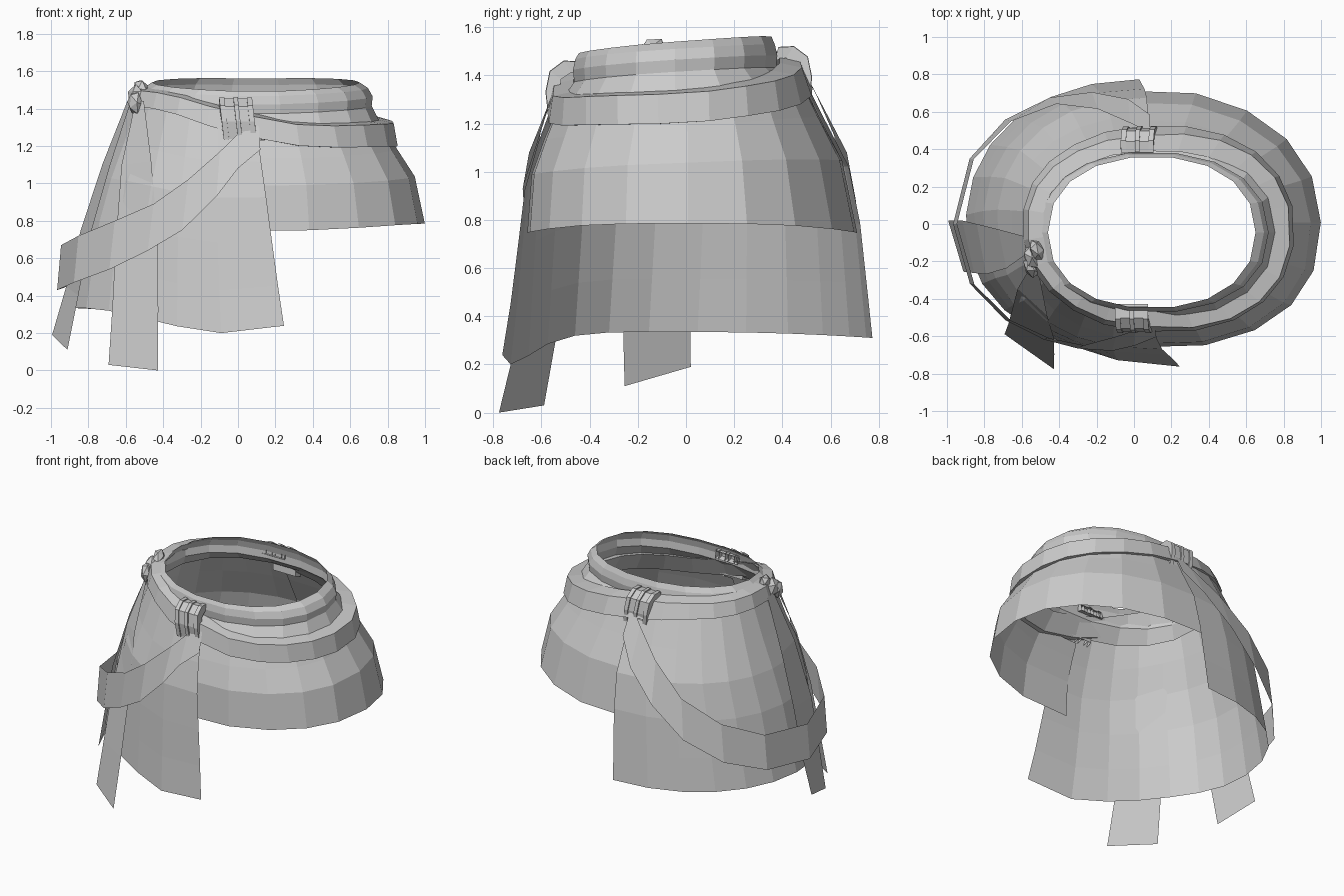
import bpy, bmesh, math
from mathutils import Vector, Matrix

if "Cube" in bpy.data.objects:
    bpy.data.objects.remove(bpy.data.objects["Cube"])

grey = bpy.data.materials.new("cloth grey")
grey.use_nodes = True
grey.diffuse_color = (0.6, 0.6, 0.6, 1)
grey.node_tree.nodes["Principled BSDF"].inputs["Base Color"].default_value = (0.6, 0.6, 0.6, 1)

# Body profile: height, radius towards -x, +x, -y, +y
BODY = [(1.44, .62, .66, .50, .46), (1.20, .71, .79, .57, .58), (1.03, .78, .90, .65, .67),
        (.78, .86, .95, .67, .72), (.31, .95, 1.0, .69, .77)]


def spow(v, p):
    return math.copysign(abs(v) ** p, v)


def surf(deg, z, off=0.0):
    """Point on the body surface at an angle and height, pushed out by off."""
    i = 0
    while i < len(BODY) - 2 and z < BODY[i + 1][0]:
        i += 1
    a, b = BODY[i], BODY[i + 1]
    f = (z - a[0]) / (b[0] - a[0])
    xn, xp, yn, yp = [p + (q - p) * f + off for p, q in zip(a[1:], b[1:])]
    c, s = math.cos(math.radians(deg)), math.sin(math.radians(deg))
    p = .84 if c > 0 > s else .93
    return Vector((.05 + spow(c, p) * (xp if c > 0 else xn), spow(s, p) * (yp if s > 0 else yn), z))


def interp(table, t):
    for a, b in zip(table, table[1:]):
        if t <= b[0]:
            f = (t - a[0]) / (b[0] - a[0])
            return [p + (q - p) * f for p, q in zip(a[1:], b[1:])]
    return table[-1][1:]


def finish(name, bm):
    bmesh.ops.recalc_face_normals(bm, faces=bm.faces)
    me = bpy.data.meshes.new(name)
    bm.to_mesh(me)
    bm.free()
    me.materials.append(grey)
    ob = bpy.data.objects.new(name, me)
    bpy.context.collection.objects.link(ob)


def grid(name, rows, close_u=False, close_v=False):
    """Skin rows of points with flat faces."""
    bm = bmesh.new()
    vs = [[bm.verts.new(p) for p in r] for r in rows]
    n, m = len(vs), len(vs[0])
    for i in range(n if close_v else n - 1):
        for j in range(m if close_u else m - 1):
            k, l = (i + 1) % n, (j + 1) % m
            bm.faces.new((vs[i][j], vs[k][j], vs[k][l], vs[i][l]))
    finish(name, bm)


def span(a, b, n):
    return [a + (b - a) * i / n for i in range(n + 1)]


# Short panel on the +x side, tucked under the long one at both ends
rows = []
for f in (0, .2, .5, 1):
    row = []
    for t in span(-92, 93, 10):
        s = math.sin(math.radians(t))
        top = 1.29 + .06 * s
        hem = .785 - .04 * abs(s) ** 3
        row.append(surf(t, top + (hem - top) * f, -.012 if abs(t) > 88 else 0))
    rows.append(row)
grid("short_skirt_panel", rows)

# Long panel wrapping the -x side, flared at its front edge
rows = []
for f in (0, .2, .37, .58, .8, 1):
    row = []
    for t in span(88 + 3 * f, 272 + 5.5 * f, 13):
        s = math.sin(math.radians(t))
        hem = .335 - .025 * max(0, s) ** 2 - .14 * max(0, -s) ** 5 + .004 * max(0, t - 268)
        top = 1.44 - .1 * max(0, -s) ** 3
        flare = .07 * f ** 2 * max(0, (t - 250) / 27)
        row.append(surf(t, top + (hem - top) * f, .004 + flare))
    rows.append(row)
grid("long_skirt_panel", rows)

# Padded waistband with a groove above the belt
rows = []
for rx, ry, z, tilt in ((.555, .405, 1.525, .035), (.60, .42, 1.495, .03), (.625, .43, 1.45, .03),
                        (.62, .425, 1.40, .03), (.66, .495, 1.32, .05)):
    row = []
    for t in span(0, 360, 18)[:-1]:
        c, s = math.cos(math.radians(t)), math.sin(math.radians(t))
        row.append((.095 + rx * spow(c, .9), -.045 + ry * spow(s, .9), z + tilt * s + .015 * abs(c)))
    rows.append(row)
grid("waistband", rows, close_u=True)

# Belt: low on the +x side, high on the -x side
BELT = [(-90, 1.31, .06), (-70, 1.25, .06), (0, 1.265, .065), (50, 1.33, .065), (90, 1.41, .06),
        (120, 1.45, .05), (180, 1.47, .045), (230, 1.44, .045), (270, 1.31, .06)]
rows = []
for t in span(-90, 270, 22)[:-1]:
    z, h = interp(BELT, t)
    east = max(0, math.cos(math.radians(t)))
    rows.append([surf(t, z - h, .02), surf(t, z + h * .9, .025 + .04 * east),
                 surf(t, z + h * 1.2, -.05), surf(t, z - h, -.03)])
grid("belt", rows, close_u=True, close_v=True)

# Hanging sash from back buckle, around -x, to front buckle: angle, lower z, upper z
SASH = [(88, 1.24, 1.42), (95, 1.08, 1.32), (107, .88, 1.15), (121, .68, .95), (138, .54, .80),
        (157, .46, .70), (180, .43, .67), (203, .47, .72), (222, .54, .80), (237, .64, .89),
        (249, .75, 1.02), (260, .93, 1.17), (267, 1.08, 1.27), (273, 1.18, 1.33)]
rows = []
for t, lo, hi in SASH:
    west = max(0, -math.cos(math.radians(t)))
    rows.append([surf(t, lo, .025 + .065 * west ** 1.5), surf(t, hi, .02 + .095 * west ** 1.5)])
grid("hip_sash", rows)

# Two loose tails below the knot: (angle, z) on each edge, then how far each edge stands off
TAILS = {"front_tail": ([(203, 1.44, 212, 1.44), (211, 1.1, 229.5, 1.12), (220, .7, 239.5, .7),
                         (225, .33, 244, .33), (228, .03, 247, 0)], .08, .17),
         "side_tail": ([(186, 1.44, 196, 1.44), (182, 1.1, 200, 1.1), (180, .75, 201, .72),
                        (179, .45, 200, .4), (179, .19, 199, .11)], .1, 0)}
for name, (pts, out_a, out_b) in TAILS.items():
    grid(name, [[surf(a, z, .025 + out_a * max(0, .65 - z)), surf(b, w, .025 + out_b * max(0, .65 - w))]
                for a, z, b, w in pts])


# Buckles: curved plate, side bars and pin following an outward arc
def buckle(name, x0, dz, dy, sy):
    arc = [(-.44, 1.445), (-.50, 1.45), (-.555, 1.41), (-.57, 1.33), (-.56, 1.24)]
    for part, a, b, lift in (("plate", -.085, .085, .004), ("side_bar_a", -.088, -.06, .012),
                             ("side_bar_b", .06, .088, .012), ("pin", -.012, .012, .014)):
        rows = []
        for y, z in arc:
            o = Vector((0, y + .40, z - 1.3)).normalized()
            lo = Vector((0, y, z)) - o * .045
            hi = Vector((0, y, z)) + o * lift
            rows.append([(x0 + x - .12 * (z - 1.34), sy * (p.y + dy), p.z + dz)
                         for x, p in ((a, lo), (a, hi), (b, hi), (b, lo))])
        grid(f"{name}_{part}", rows, close_u=True)


buckle("front_buckle", 0, 0, 0, 1)
buckle("back_buckle", .03, .06, .06, -1)

# Knot: squashed core with two pinched loops
for name, loc, size, tilt in (("knot_core", (-.545, -.18, 1.46), (.045, .07, .07), 0),
                              ("knot_loop_upper", (-.52, -.14, 1.505), (.04, .065, .05), .5),
                              ("knot_loop_lower", (-.55, -.23, 1.43), (.04, .06, .07), -.6)):
    bm = bmesh.new()
    bmesh.ops.create_icosphere(bm, subdivisions=1, radius=1)
    m = (Matrix.Translation(loc) @ Matrix.Rotation(math.radians(20), 4, 'Z')
         @ Matrix.Rotation(tilt, 4, 'X') @ Matrix.Diagonal((*size, 1)))
    bmesh.ops.transform(bm, matrix=m, verts=bm.verts)
    finish(name, bm)
